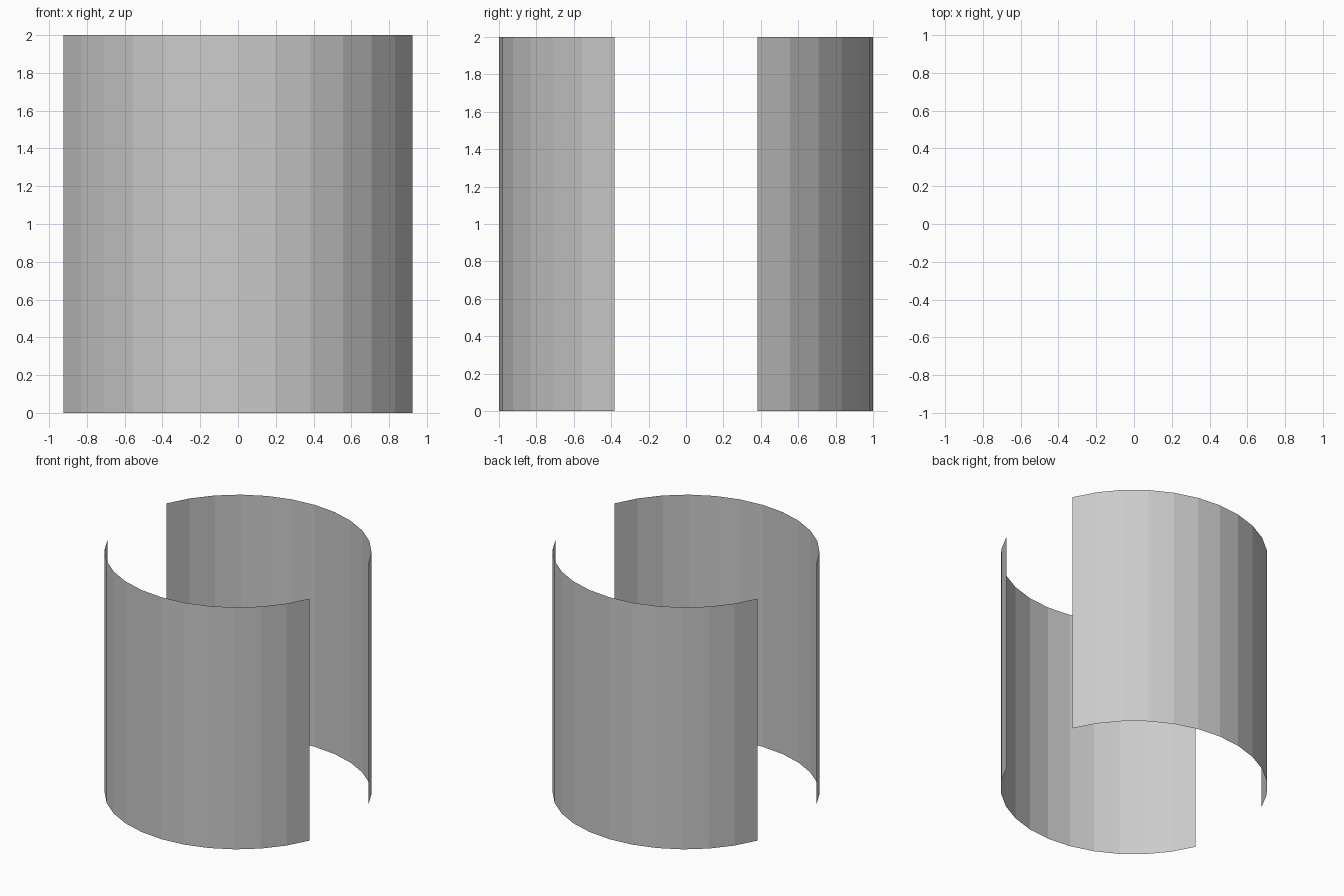
import bpy, bmesh
from math import radians, cos, sin

if "Cube" in bpy.data.objects:
    bpy.data.objects.remove(bpy.data.objects["Cube"])

RADIUS, HEIGHT = 1.0, 2.0
SIDES = 32          # sides of the full circle
PANELS = 12         # flat panels in each shell


def curved_wall(name, middle_angle):
    """Thin open arc of a cylinder, centred on middle_angle (degrees)."""
    step = 360 / SIDES
    start = middle_angle - step * PANELS / 2
    bm = bmesh.new()
    columns = []
    for i in range(PANELS + 1):
        a = radians(start + i * step)
        x, y = RADIUS * cos(a), RADIUS * sin(a)
        columns.append([bm.verts.new((x, y, z)) for z in (0, HEIGHT)])
    for (b0, t0), (b1, t1) in zip(columns, columns[1:]):
        bm.faces.new((b0, b1, t1, t0))
    mesh = bpy.data.meshes.new(name)
    bm.to_mesh(mesh)
    bm.free()
    obj = bpy.data.objects.new(name, mesh)
    bpy.context.collection.objects.link(obj)
    return obj


# Two opposite shells with an open gap on each side
curved_wall("front_wall", 270)
curved_wall("back_wall", 90)
